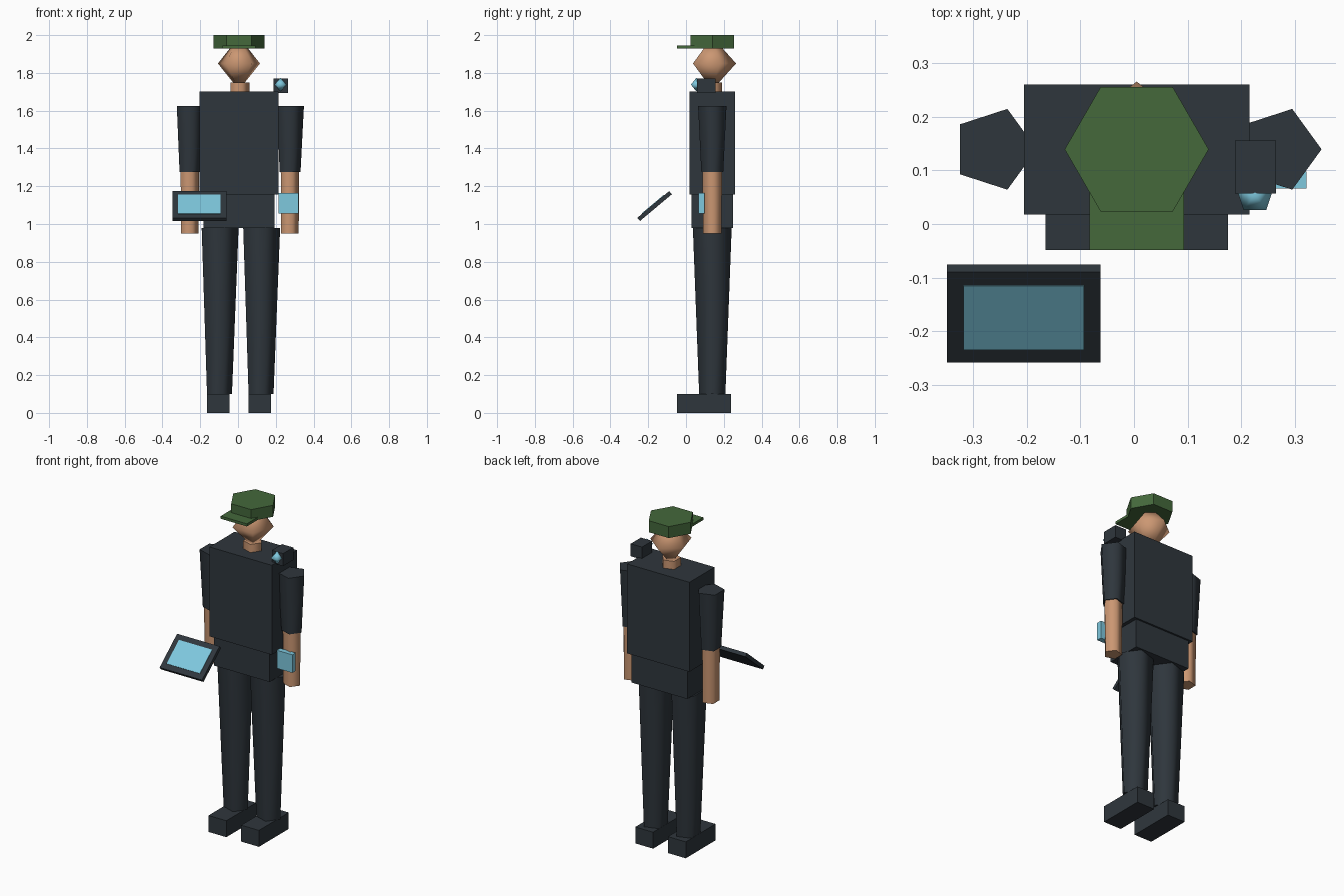
import bpy, bmesh, math
from mathutils import Matrix, Vector

cube = bpy.data.objects.get("Cube")
if cube:
    bpy.data.objects.remove(cube, do_unlink=True)


def material(name, rgb):
    mat = bpy.data.materials.new(name)
    mat.use_nodes = True
    mat.diffuse_color = (*rgb, 1)
    mat.node_tree.nodes["Principled BSDF"].inputs["Base Color"].default_value = (*rgb, 1)
    return mat


DARK = material("dark navy", (0.028, 0.037, 0.046))
SKIN = material("skin", (0.60, 0.31, 0.17))
GREEN = material("cap green", (0.058, 0.138, 0.044))
BLUE = material("screen blue", (0.21, 0.58, 0.73))

CX, CY = 0.005, 0.139  # axis of the body


def finish(name, bm, mat, smooth=False):
    bmesh.ops.recalc_face_normals(bm, faces=bm.faces)
    for face in bm.faces:
        # round sides are smooth, end caps stay flat
        face.smooth = smooth and abs(face.normal.z) < 0.95
    if smooth:
        for edge in bm.edges:
            edge.smooth = all(f.smooth for f in edge.link_faces)
    mesh = bpy.data.meshes.new(name)
    bm.to_mesh(mesh)
    bm.free()
    mesh.materials.append(mat)
    obj = bpy.data.objects.new(name, mesh)
    bpy.context.collection.objects.link(obj)
    return obj


def box(name, centre, size, mat, tilt=0):
    bm = bmesh.new()
    bmesh.ops.create_cube(bm, size=1, matrix=Matrix.Diagonal((*size, 1)))
    place = Matrix.Translation(centre) @ Matrix.Rotation(tilt, 4, "X")
    bmesh.ops.transform(bm, matrix=place, verts=bm.verts)
    return finish(name, bm, mat)


def prism(name, x, z0, z1, r0, r1, mat, sides=5, smooth=True):
    """Tapered upright column with one corner toward +x."""
    bm = bmesh.new()
    rings = []
    for z, r in ((z0, r0), (z1, r1)):
        angles = [math.tau * i / sides for i in range(sides)]
        rings.append([bm.verts.new((x + r * math.cos(a), CY + r * math.sin(a), z))
                      for a in angles])
        bm.faces.new(rings[-1])
    for i in range(sides):
        j = (i + 1) % sides
        bm.faces.new((rings[0][i], rings[0][j], rings[1][j], rings[1][i]))
    return finish(name, bm, mat, smooth)


def gem(name, centre, radii, mat):
    """Five-sided ball made of two pyramids."""
    bm = bmesh.new()
    bmesh.ops.create_uvsphere(bm, u_segments=5, v_segments=2, radius=1)
    place = Matrix.Translation(centre) @ Matrix.Diagonal((*radii, 1))
    bmesh.ops.transform(bm, matrix=place, verts=bm.verts)
    return finish(name, bm, mat, True)


# Body
box("torso", (CX, CY, 1.428), (0.42, 0.242, 0.545), DARK)
box("pelvis", (CX, CY, 1.068), (0.376, 0.22, 0.177), DARK)
prism("neck", CX, 1.69, 1.75, 0.055, 0.055, SKIN)
gem("head", (CX, CY, 1.85), (0.117, 0.126, 0.14), SKIN)

# Cap
prism("cap_crown", CX, 1.93, 2.0, 0.134, 0.134, GREEN, sides=6, smooth=False)
box("cap_brim", (CX, 0.006, 1.938), (0.176, 0.108, 0.016), GREEN)

# Limbs on both sides
for side, s in (("right", -1), ("left", 1)):
    arm_x, leg_x = CX + s * 0.265, CX + s * 0.11
    prism(side + "_sleeve", arm_x, 1.275, 1.625, 0.061, 0.079, DARK)
    prism(side + "_forearm", arm_x, 0.95, 1.275, 0.051, 0.054, SKIN)
    prism(side + "_leg", leg_x, 0.10, 0.98, 0.073, 0.108, DARK)
    box(side + "_shoe", (leg_x, 0.095, 0.05), (0.12, 0.286, 0.10), DARK)

# Wrist display and shoulder camera
box("wrist_display", (0.268, 0.082, 1.11), (0.105, 0.032, 0.11), BLUE)
box("shoulder_camera", (0.226, 0.106, 1.732), (0.076, 0.098, 0.076), DARK)
gem("camera_lens", (0.225, 0.055, 1.738), (0.036, 0.036, 0.036), BLUE)

# Tilted tablet floating in front of the right hand
tilt = math.radians(40)
centre = Vector((-0.205, -0.1665, 1.095))
normal = Vector((0, -math.sin(tilt), math.cos(tilt)))
box("tablet", centre, (0.286, 0.22, 0.022), DARK, tilt)
box("tablet_screen", centre + normal * 0.011, (0.224, 0.155, 0.006), BLUE, tilt)
